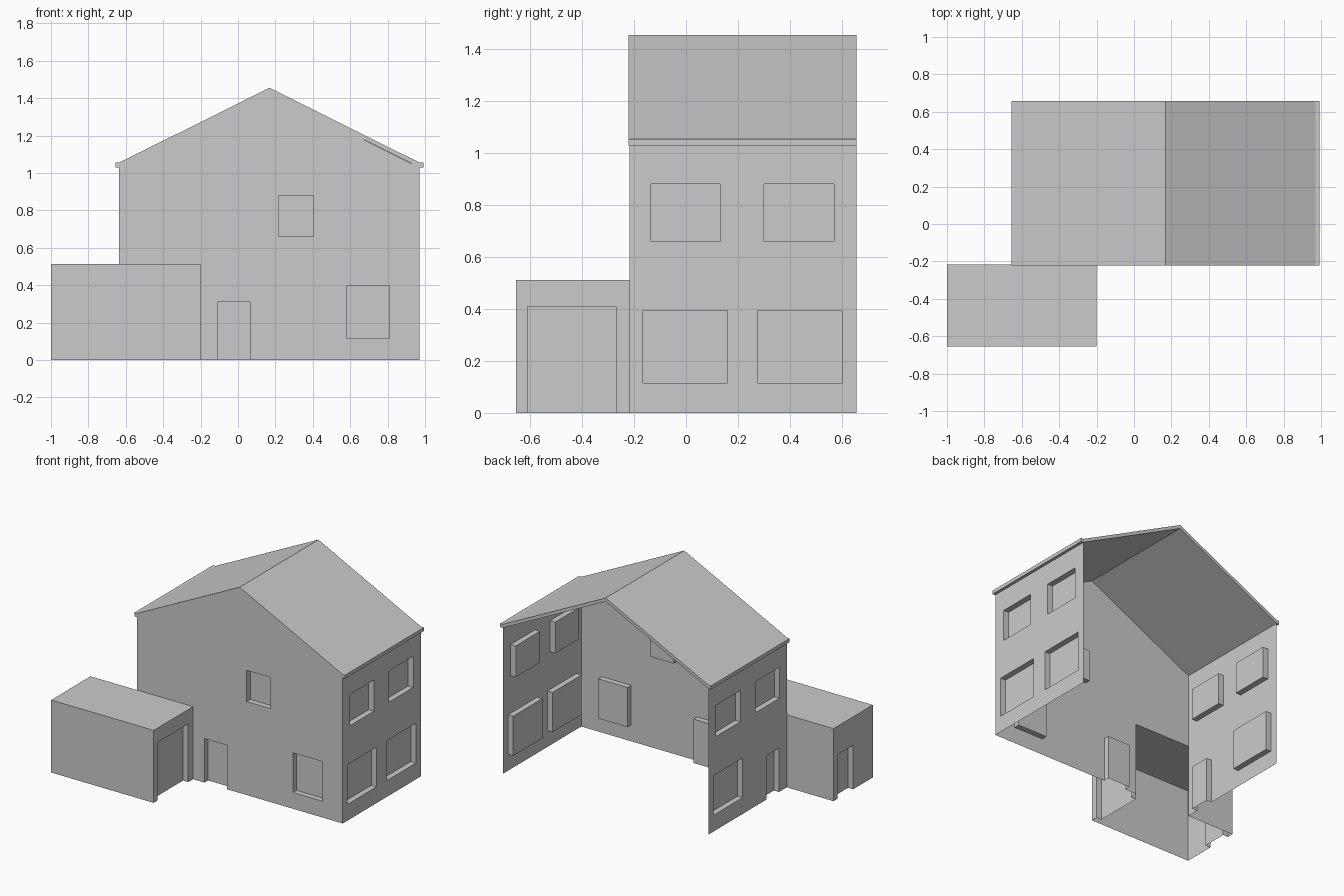
import bpy, bmesh
from mathutils import Vector

cube = bpy.data.objects.get("Cube")
if cube:
    bpy.data.objects.remove(cube)

grey = bpy.data.materials.new("plain_grey")
grey.use_nodes = True
colour = (0.6, 0.6, 0.6, 1)
grey.diffuse_color = colour
grey.node_tree.nodes["Principled BSDF"].inputs["Base Color"].default_value = colour

UP = Vector((0, 0, 1))
RECESS = 0.04


def finish(name, bm):
    bmesh.ops.remove_doubles(bm, verts=bm.verts, dist=0.0005)
    mesh = bpy.data.meshes.new(name)
    bm.to_mesh(mesh)
    bm.free()
    mesh.materials.append(grey)
    obj = bpy.data.objects.new(name, mesh)
    bpy.context.collection.objects.link(obj)
    return obj


def wall(name, normal, offset, start, end, height, recesses=(), gaps=(), peak=None):
    """Thin wall facing `normal`; openings are (from, to, bottom, top)."""
    n = Vector(normal)
    u = UP.cross(n)
    sign = u.x + u.y
    bm = bmesh.new()

    def quad(points):
        bm.faces.new([bm.verts.new(n * (offset - d) + u * a + UP * z)
                      for a, z, d in points])

    def local(opening):
        a, b, low, high = opening
        return (*sorted((a * sign, b * sign)), low, high)

    sunk = [local(o) for o in recesses]
    holes = sunk + [local(o) for o in gaps]
    ends = sorted((start * sign, end * sign))
    us = sorted({*ends, *[v for o in holes for v in o[:2]]})
    zs = sorted({0, height, *[v for o in holes for v in o[2:]]})

    # Wall panels around the openings
    for a, b in zip(us, us[1:]):
        for low, high in zip(zs, zs[1:]):
            if not any(o[0] <= a and b <= o[1] and o[2] <= low and high <= o[3]
                       for o in holes):
                quad([(a, low, 0), (b, low, 0), (b, high, 0), (a, high, 0)])

    # Recessed panes and doors with their reveals
    for a, b, low, high in sunk:
        loop = [(a, low), (b, low), (b, high), (a, high)]
        quad([(*p, RECESS) for p in loop])
        for i, p in enumerate(loop):
            q = loop[(i + 1) % 4]
            if p[1] == q[1] == 0:
                continue
            quad([(*p, 0), (*q, 0), (*q, RECESS), (*p, RECESS)])

    # Gable triangle
    if peak:
        quad([(ends[0], height, 0), (ends[1], height, 0), (peak[0] * sign, peak[1], 0)])
    return finish(name, bm)


# House dimensions
LEFT, RIGHT, FRONT, BACK = 0.97, -0.635, -0.217, 0.657
EAVES, RIDGE_X, RIDGE_Z = 1.03, 0.168, 1.43
upper = [(-0.135, 0.13, 0.66, 0.88), (0.30, 0.57, 0.66, 0.88)]
lower_back = (0.275, 0.60, 0.115, 0.395)
lower_front = (-0.165, 0.16, 0.115, 0.395)

# Garage dimensions
G_LEFT, G_RIGHT, G_FRONT, G_TOP = -0.2, -1.0, -0.655, 0.512

# House walls, open to the back
wall("front_wall", (0, -1, 0), -FRONT, RIGHT, LEFT, EAVES,
     [(-0.11, 0.065, 0, 0.31), (0.58, 0.81, 0.115, 0.395), (0.22, 0.405, 0.66, 0.88)],
     [(RIGHT, G_LEFT, 0, G_TOP)], (RIDGE_X, RIDGE_Z))
wall("left_wall", (1, 0, 0), LEFT, FRONT, BACK, EAVES,
     upper + [lower_back, lower_front])
wall("right_wall", (-1, 0, 0), -RIGHT, FRONT, BACK, EAVES,
     upper + [lower_back, (-0.13, 0.01, 0, 0.31)])

# Garage walls
wall("garage_front_wall", (0, -1, 0), -G_FRONT, G_RIGHT, G_LEFT, G_TOP)
wall("garage_back_wall", (0, 1, 0), FRONT, G_RIGHT, RIGHT, G_TOP)
wall("garage_left_wall", (1, 0, 0), G_LEFT, G_FRONT, FRONT, G_TOP,
     [(-0.61, -0.27, 0, 0.41)])
wall("garage_right_wall", (-1, 0, 0), -G_RIGHT, G_FRONT, FRONT, G_TOP,
     [(-0.435, -0.26, 0, 0.31)])

# Garage flat roof
bm = bmesh.new()
bm.faces.new([bm.verts.new((x, y, G_TOP)) for x, y in
              [(G_RIGHT, G_FRONT), (G_LEFT, G_FRONT), (G_LEFT, FRONT), (G_RIGHT, FRONT)]])
finish("garage_roof", bm)

# Pitched roof slab with small boxed eaves
THICK, OVERHANG = 0.025, 0.025
half = [(RIGHT - OVERHANG + 0.005, EAVES), (RIGHT, EAVES), (RIDGE_X, RIDGE_Z)]
under = half + [(2 * RIDGE_X - x, z) for x, z in reversed(half[:2])]
bm = bmesh.new()
y0, y1 = FRONT - 0.004, BACK
for (xa, za), (xb, zb) in zip(under, under[1:]):
    corners = [(xa, za), (xb, zb), (xb, zb + THICK), (xa, za + THICK)]
    near = [bm.verts.new((x, y0, z)) for x, z in corners]
    far = [bm.verts.new((x, y1, z)) for x, z in corners]
    bm.faces.new(near)
    bm.faces.new(far[::-1])
    bm.faces.new((near[1], near[0], far[0], far[1]))
    bm.faces.new((near[3], near[2], far[2], far[3]))
    for i, x in ((0, xa), (1, xb)):
        if x in (under[0][0], under[-1][0]):
            side = (near[i], near[3 - i], far[3 - i], far[i])
            bm.faces.new(side if i == 0 else side[::-1])
finish("pitched_roof", bm)
